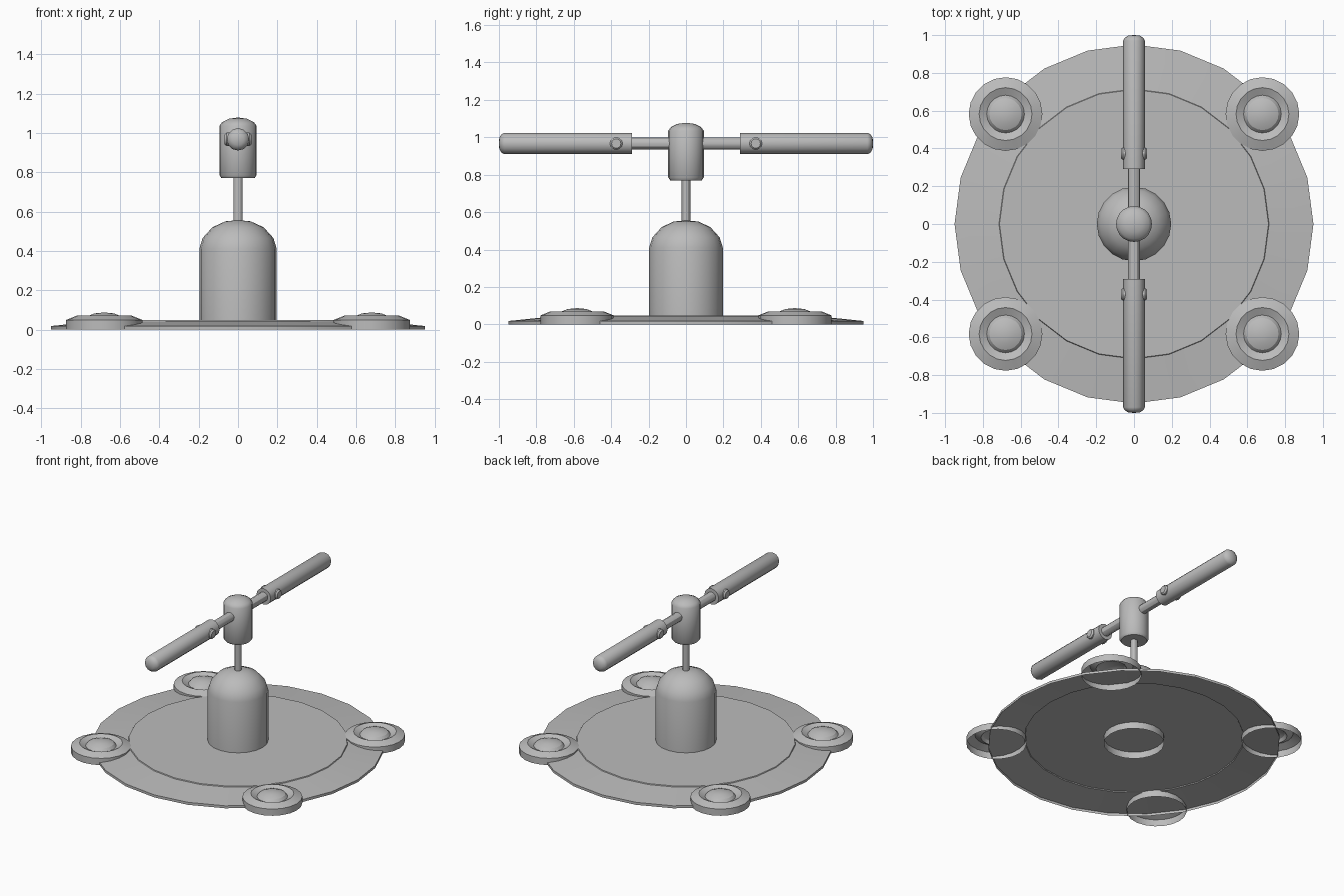
import bpy, bmesh, math
from mathutils import Matrix

if "Cube" in bpy.data.objects:
    bpy.data.objects.remove(bpy.data.objects["Cube"])

grey = bpy.data.materials.new("plain grey")
grey.diffuse_color = (0.5, 0.5, 0.5, 1)
grey.use_nodes = True
grey.node_tree.nodes["Principled BSDF"].inputs["Base Color"].default_value = grey.diffuse_color


def lathe(name, profile, sides, matrix=Matrix(), angle=30):
    """Spin a (radius, height) profile around z; radius 0 becomes a pole."""
    bm = bmesh.new()
    rings = []
    for r, z in profile:
        if r == 0:
            rings.append([bm.verts.new((0, 0, z))] * sides)
        else:
            rings.append([bm.verts.new((r * math.cos(2 * math.pi * i / sides),
                                        r * math.sin(2 * math.pi * i / sides), z))
                          for i in range(sides)])
    for a, b in zip(rings, rings[1:]):
        for i in range(sides):
            j = (i + 1) % sides
            corners = list(dict.fromkeys((a[i], a[j], b[j], b[i])))
            bm.faces.new(corners)
    bm.transform(matrix)
    mesh = bpy.data.meshes.new(name)
    bm.to_mesh(mesh)
    bm.free()
    mesh.materials.append(grey)
    obj = bpy.data.objects.new(name, mesh)
    bpy.context.collection.objects.link(obj)
    bpy.ops.object.select_all(action='DESELECT')
    obj.select_set(True)
    bpy.context.view_layer.objects.active = obj
    bpy.ops.object.shade_smooth_by_angle(angle=math.radians(angle))
    return obj


# Shallow dish, open underneath, with a small step around the flat floor
lathe("base_dish", [(0.95, 0), (0.95, 0.018), (0.715, 0.042), (0.712, 0.048), (0, 0.048)], 24)

# Domed centre body, open at the bottom
lathe("centre_body", [(0.197, 0), (0.197, 0.41), (0.18, 0.465), (0.13, 0.52),
                      (0.065, 0.55), (0, 0.556)], 20, angle=40)

# Post and rounded head
lathe("post", [(0.023, 0.5), (0.023, 0.82)], 12)
lathe("head", [(0, 0.77), (0.084, 0.77), (0.095, 0.785), (0.095, 1.035), (0.08, 1.055),
               (0.045, 1.072), (0, 1.078)], 20, angle=45)

# Two arms along y, each a thin rod, a thick tube and a cross pin
ARM_Z = 0.967
for label, turn in (("front", math.pi / 2), ("back", -math.pi / 2)):
    place = Matrix.Translation((0, 0, ARM_Z)) @ Matrix.Rotation(turn, 4, 'X')
    lathe(label + "_rod", [(0.033, 0), (0.033, 0.32)], 12, place)
    lathe(label + "_arm", [(0, 0.29), (0.057, 0.29), (0.057, 0.97), (0.05, 0.985),
                           (0.03, 0.998), (0, 1.0)], 12, place, 35)
    pin = place @ Matrix.Translation((0, 0, 0.373)) @ Matrix.Rotation(math.pi / 2, 4, 'Y')
    lathe(label + "_pin", [(0, -0.068), (0.025, -0.068), (0.034, -0.058), (0.034, 0.058),
                           (0.025, 0.068), (0, 0.068)], 12, pin)

# Four foot pods: sloped collar, trough and low dome
for sx in (-1, 1):
    for sy in (-1, 1):
        spot = Matrix.Translation((0.68 * sx, 0.582 * sy, 0))
        lathe("foot_pod", [(0.195, 0), (0.195, 0.048), (0.14, 0.07), (0.1, 0.05),
                           (0.085, 0.068), (0.05, 0.082), (0, 0.087)], 20, spot, 20)
